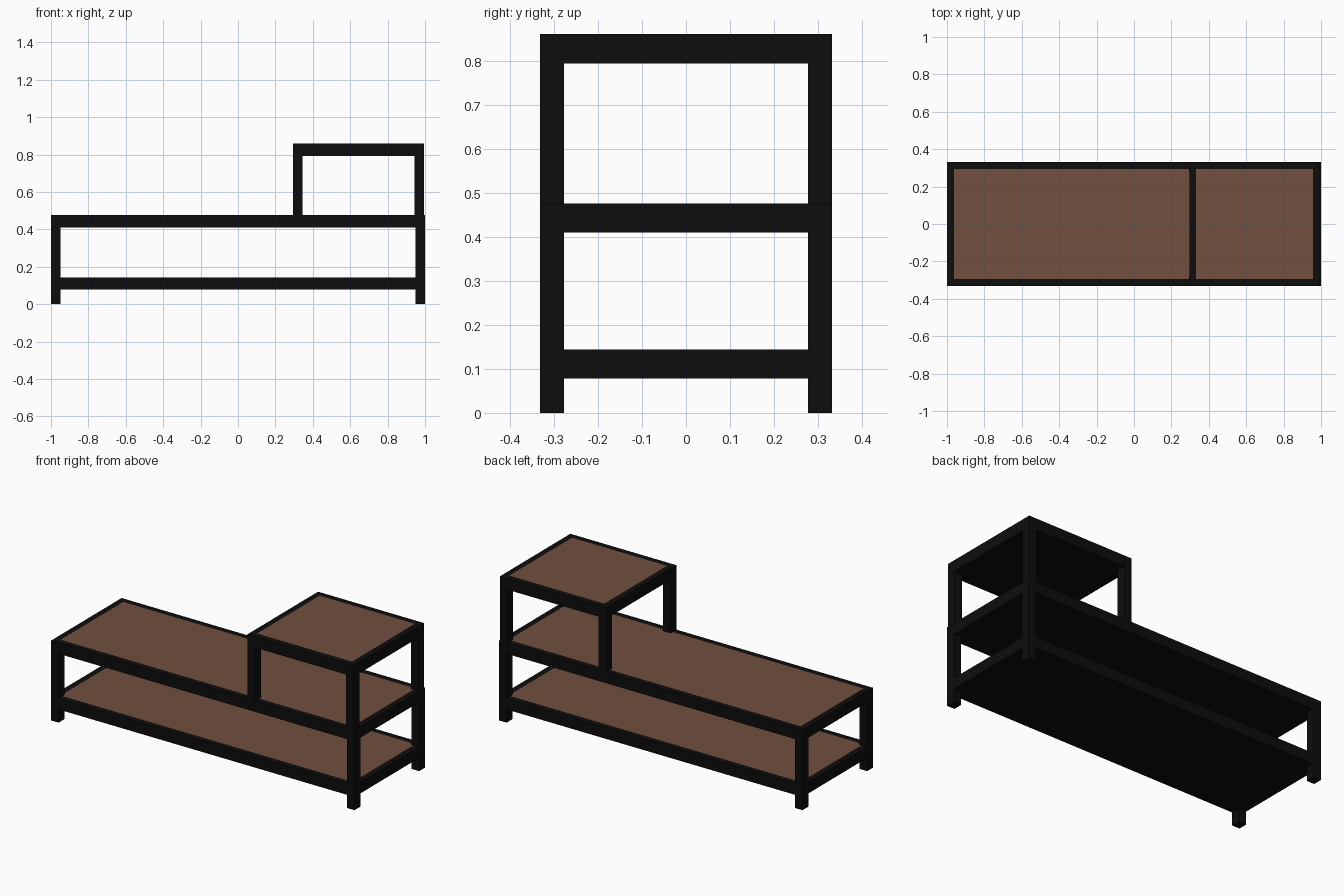
import bpy, bmesh

if "Cube" in bpy.data.objects:
    bpy.data.objects.remove(bpy.data.objects["Cube"])


def material(name, rgb):
    m = bpy.data.materials.new(name)
    m.diffuse_color = (*rgb, 1)
    m.use_nodes = True
    m.node_tree.nodes["Principled BSDF"].inputs["Base Color"].default_value = m.diffuse_color
    return m


BLACK = material("black_metal", (0.004, 0.004, 0.004))
WOOD = material("brown_wood", (0.165, 0.08, 0.05))
LEG_X, LEG_Y, HALF_Y = 0.05, 0.055, 0.332
GAP = 0.0008  # keeps shelf and leg faces from coinciding


def box(name, lo, hi, wood_top=False):
    """Box between two corners, optionally with a framed wood panel on top."""
    bm = bmesh.new()
    bmesh.ops.create_cube(bm, size=1)
    for v in bm.verts:
        v.co = [lo[i] if v.co[i] < 0 else hi[i] for i in range(3)]
    if wood_top:
        bm.normal_update()
        top = max(bm.faces, key=lambda f: f.normal.z)
        bmesh.ops.inset_region(bm, faces=[top], thickness=LEG_Y - 0.004)
        top.material_index = 1
    me = bpy.data.meshes.new(name)
    bm.to_mesh(me)
    bm.free()
    me.materials.append(BLACK)
    if wood_top:
        me.materials.append(WOOD)
    ob = bpy.data.objects.new(name, me)
    bpy.context.collection.objects.link(ob)
    return ob


def legs(name, x0, x1, z0, z1):
    """Four legs at the corners of a tier."""
    for xn, x in (("left", x0), ("right", x1 - LEG_X)):
        for yn, y in (("front", -HALF_Y), ("back", HALF_Y - LEG_Y)):
            box(f"{name}_{yn}_{xn}", (x, y, z0), (x + LEG_X, y + LEG_Y, z1))


# Framed shelves with wood tops
for name, x0, x1, z0, z1 in (("lower_shelf", -1, 1, 0.078, 0.144),
                             ("main_top", -1, 1, 0.41, 0.476),
                             ("raised_top", 0.295, 0.995, 0.793, 0.86)):
    box(name, (x0 + GAP, -HALF_Y + GAP, z0), (x1 - GAP, HALF_Y - GAP, z1), True)

# Main legs and the raised tier's legs
legs("main_leg", -1, 1, 0, 0.476 - GAP)
legs("raised_leg", 0.295, 0.995, 0.47, 0.86 - GAP)
